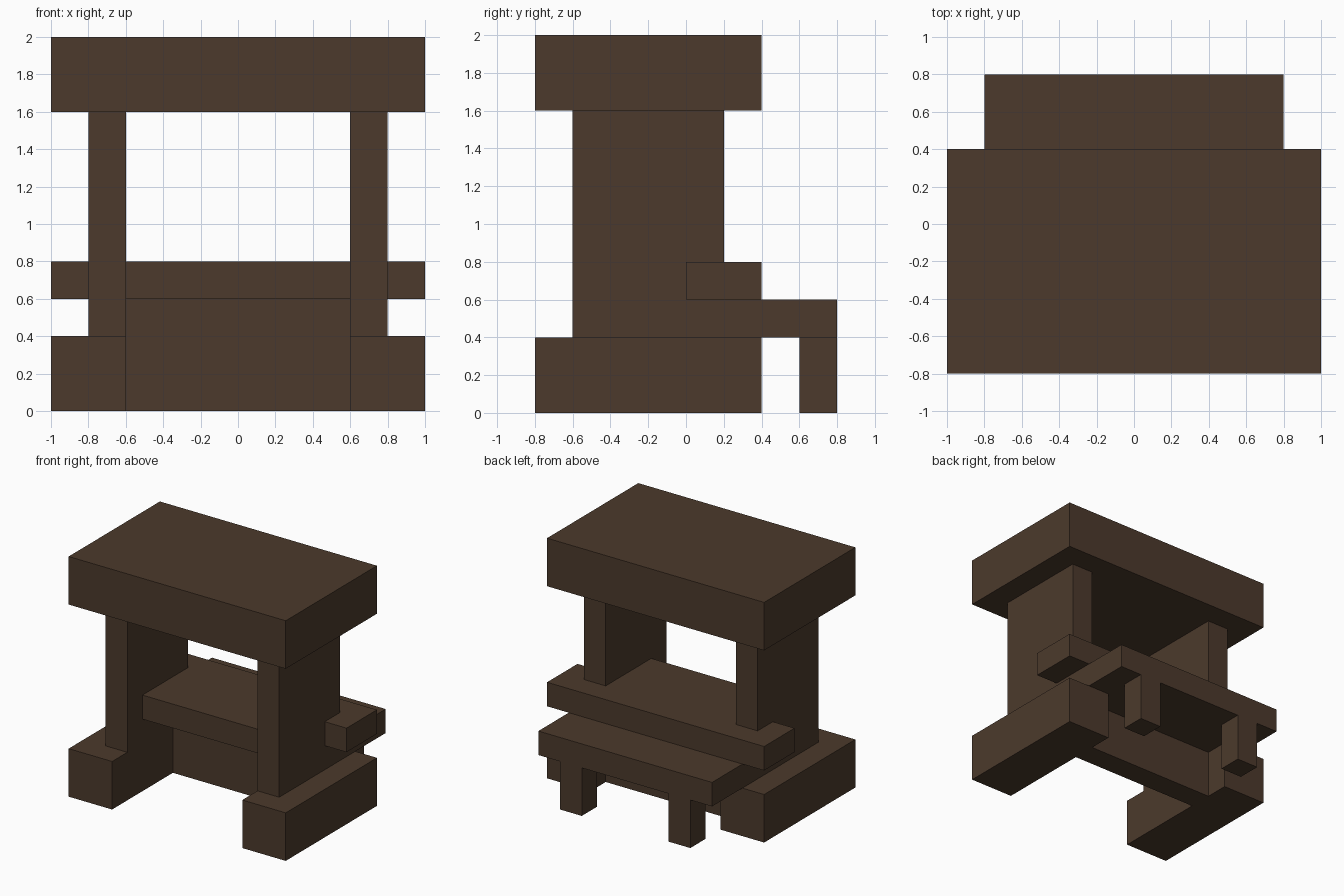
import bpy, bmesh

cube = bpy.data.objects.get("Cube")
if cube:
    bpy.data.objects.remove(cube, do_unlink=True)

# One dark wood colour for everything
COLOUR = (0.072, 0.042, 0.025, 1)
wood = bpy.data.materials.new("dark_wood")
wood.use_nodes = True
wood.diffuse_color = COLOUR
bsdf = next(n for n in wood.node_tree.nodes if n.type == 'BSDF_PRINCIPLED')
bsdf.inputs["Base Color"].default_value = COLOUR


def prism(name, outline, z0, z1):
    """Extrude a flat outline (counter-clockwise from above) from z0 to z1."""
    bm = bmesh.new()
    base = bm.faces.new([bm.verts.new((x, y, z0)) for x, y in outline])
    new = bmesh.ops.extrude_face_region(bm, geom=[base], use_keep_orig=True)["geom"]
    for v in new:
        if isinstance(v, bmesh.types.BMVert):
            v.co.z = z1
    bmesh.ops.recalc_face_normals(bm, faces=bm.faces)
    mesh = bpy.data.meshes.new(name)
    bm.to_mesh(mesh)
    bm.free()
    mesh.materials.append(wood)
    obj = bpy.data.objects.new(name, mesh)
    bpy.context.scene.collection.objects.link(obj)
    return obj


def box(name, x, y, z):
    return prism(name, [(x[0], y[0]), (x[1], y[0]), (x[1], y[1]), (x[0], y[1])], *z)


def pair(name, x, y, z):
    """A box on the left (+x) and its mirror on the right."""
    box("left_" + name, x, y, z)
    box("right_" + name, (-x[1], -x[0]), y, z)


# Roof slab
box("roof", (-1, 1), (-0.8, 0.4), (1.6, 2))

# Side supports
pair("foot", (0.6, 1), (-0.8, 0.4), (0, 0.4))
pair("post", (0.6, 0.8), (-0.6, 0.2), (0.4, 1.6))

# T-shaped counter: wide bar at the back, narrower top between the posts
half = [(0.6, -0.4), (0.6, 0), (1, 0), (1, 0.4)]
prism("counter", half + [(-x, y) for x, y in reversed(half)], 0.6, 0.8)

# Panel under the counter
box("counter_panel", (-0.6, 0.6), (0, 0.2), (0, 0.6))

# Bench behind, on two legs
box("bench_seat", (-0.8, 0.8), (0.2, 0.8), (0.4, 0.6))
pair("bench_leg", (0.4, 0.6), (0.6, 0.8), (0, 0.4))
